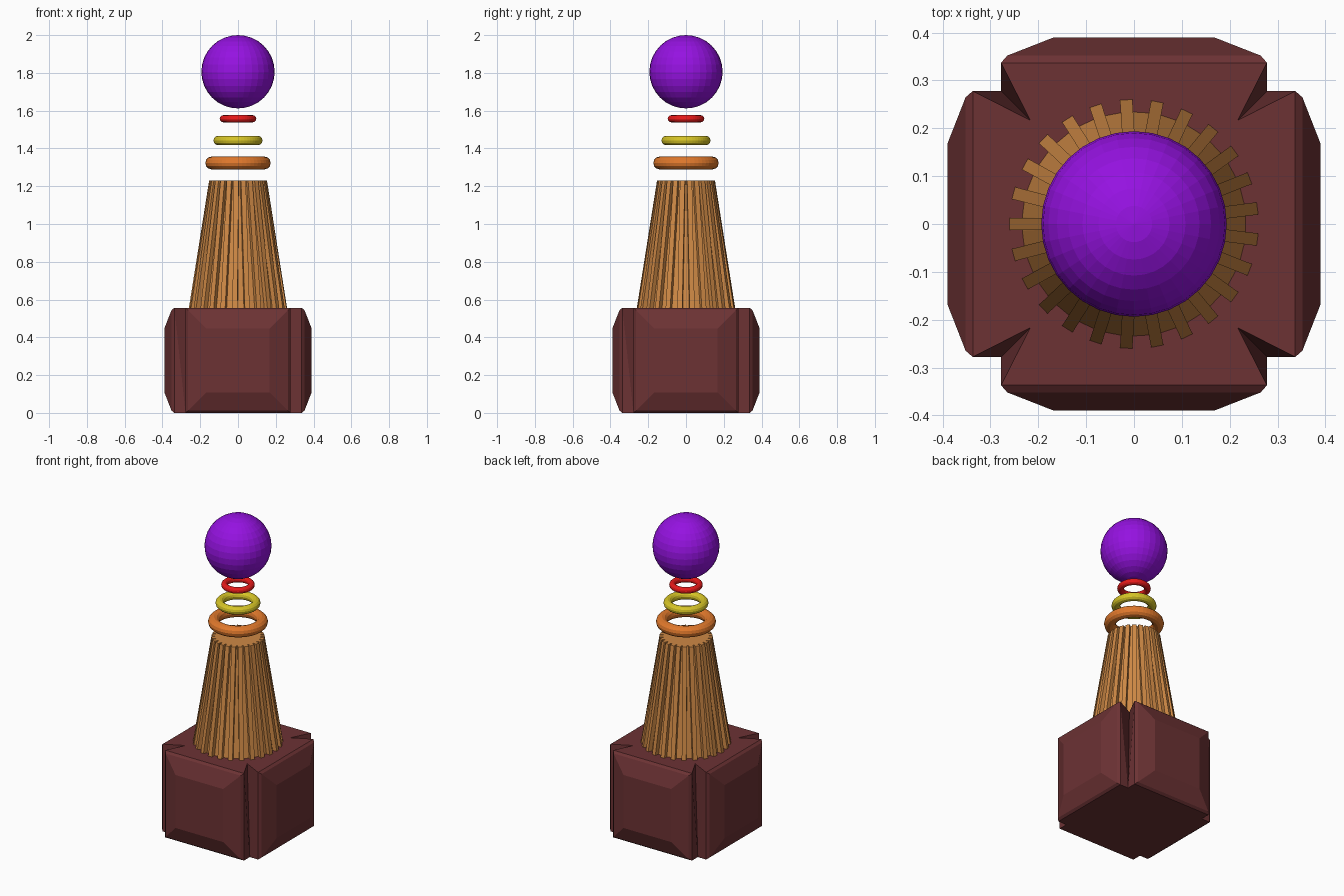
import bpy, bmesh
from math import radians, tau
from mathutils import Matrix, Vector

if "Cube" in bpy.data.objects:
    bpy.data.objects.remove(bpy.data.objects["Cube"])


def paint(obj, name, color):
    mat = bpy.data.materials.get(name) or bpy.data.materials.new(name)
    mat.diffuse_color = (*color, 1)
    mat.use_nodes = True
    mat.node_tree.nodes["Principled BSDF"].inputs["Base Color"].default_value = mat.diffuse_color
    obj.data.materials.append(mat)


def finish(bm, name, mat, color):
    bmesh.ops.remove_doubles(bm, verts=bm.verts, dist=1e-5)
    bmesh.ops.recalc_face_normals(bm, faces=bm.faces)
    mesh = bpy.data.meshes.new(name)
    bm.to_mesh(mesh)
    bm.free()
    obj = bpy.data.objects.new(name, mesh)
    bpy.context.collection.objects.link(obj)
    paint(obj, mat, color)
    return obj


# Base block: four raised bevelled panels with notched corners
H, MID, W, Y = 0.556, 0.278, 0.278, 0.337
bm = bmesh.new()
top, bottom = [], []
for k in range(4):
    rot = Matrix.Rotation(k * tau / 4, 3, 'Z')

    def face(*pts):
        return bm.faces.new([bm.verts.new(rot @ Vector(p)) for p in pts])

    # panel steps: half width, distance out, half height
    rings = []
    for w, y, h in ((W, Y, MID), (0.265, 0.352, 0.266), (0.168, 0.39, 0.169)):
        rings.append([(-w, -y, MID - h), (w, -y, MID - h),
                      (w, -y, MID + h), (-w, -y, MID + h)])
    for a, b in zip(rings, rings[1:]):
        for i in range(4):
            j = (i + 1) % 4
            face(a[i], a[j], b[j], b[i])
    face(*rings[-1])

    # notch walls, leaning inward at the top
    for s in (-1, 1):
        edge_top, edge_low = (s * W, -Y, H), (s * W, -Y, 0)
        inner_top, inner_low = (s * 0.217, -0.217, H), (s * W, -W, 0)
        face(edge_top, inner_top, inner_low)
        face(edge_top, inner_low, edge_low)

    top += [rot @ Vector(p) for p in ((-W, -Y, H), (W, -Y, H), (0.217, -0.217, H))]
    bottom += [rot @ Vector(p) for p in ((-W, -Y, 0), (W, -Y, 0), (W, -W, 0))]
for outline in (top, bottom):
    bm.faces.new([bm.verts.new(p) for p in outline])
finish(bm, "base_block", "dark_red", (0.15, 0.032, 0.034))

# Tapered core behind the slats
Z0, Z1 = 0.556, 1.23
WOOD = (0.62, 0.25, 0.06)
bpy.ops.mesh.primitive_cone_add(vertices=50, radius1=0.234, radius2=0.132,
                                depth=Z1 - Z0, location=(0, 0, (Z0 + Z1) / 2))
core = bpy.context.object
core.name = "tapered_core"
paint(core, "wood", WOOD)

# Ring of leaning slats
bm = bmesh.new()
N = 25
for k in range(N):
    rot = Matrix.Rotation(tau / 2 + k * tau / N, 4, 'Z')
    geo = bmesh.ops.create_cube(bm, size=1)["verts"]
    for v in geo:
        outer, upper = v.co.x > 0, v.co.z > 0
        r = (0.153 if upper else 0.26) - (0 if outer else 0.035)
        v.co = rot @ Vector((r, v.co.y * 0.026, Z1 if upper else Z0))
finish(bm, "slats", "wood", WOOD)

# Floating rings
for name, z, outer, tube, color in (
        ("large_ring", 1.323, 0.173, 0.034, (0.75, 0.19, 0.025)),
        ("middle_ring", 1.442, 0.13, 0.025, (0.68, 0.56, 0.02)),
        ("small_ring", 1.557, 0.097, 0.019, (0.8, 0.01, 0.01))):
    bpy.ops.mesh.primitive_torus_add(major_segments=48, minor_segments=12,
                                     major_radius=outer - tube, minor_radius=tube,
                                     location=(0, 0, z))
    ring = bpy.context.object
    ring.name = name
    paint(ring, name, color)

# Floating ball
bpy.ops.mesh.primitive_uv_sphere_add(segments=32, ring_count=16, radius=0.194,
                                     location=(0, 0, 1.806))
ball = bpy.context.object
ball.name = "ball"
paint(ball, "purple", (0.3, 0.006, 0.75))
